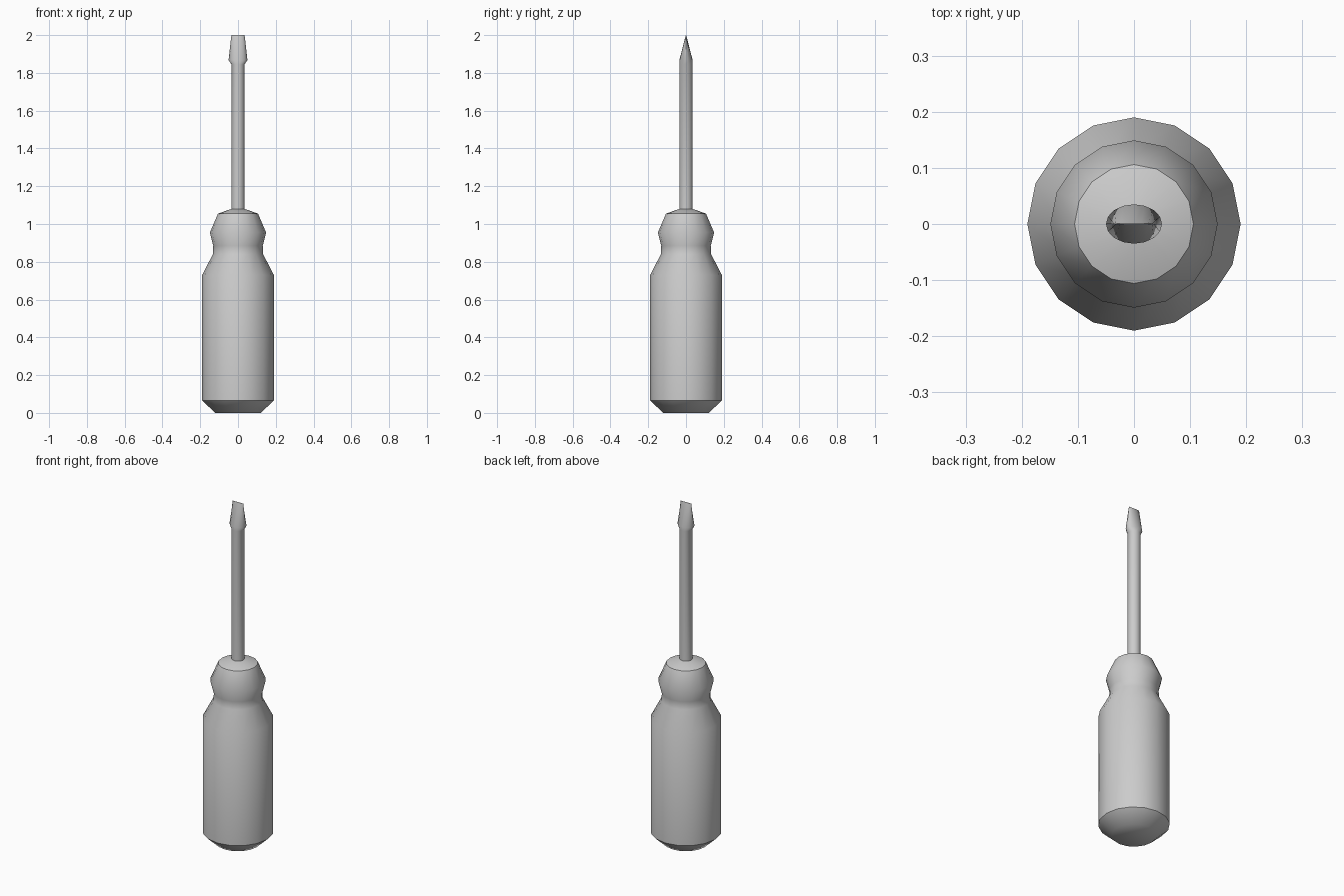
import bpy, bmesh, math

if "Cube" in bpy.data.objects:
    bpy.data.objects.remove(bpy.data.objects["Cube"])

SIDES = 16


def loft(name, rings, angle):
    """Skin stacked ellipses given as (z, x radius, y radius), capped at both ends."""
    bm = bmesh.new()
    loops = []
    for z, rx, ry in rings:
        loops.append([bm.verts.new((rx * math.cos(2 * math.pi * i / SIDES),
                                    ry * math.sin(2 * math.pi * i / SIDES), z))
                      for i in range(SIDES)])
    for a, b in zip(loops, loops[1:]):
        for i in range(SIDES):
            j = (i + 1) % SIDES
            bm.faces.new((a[i], a[j], b[j], b[i]))
    bm.faces.new(loops[0][::-1])
    bm.faces.new(loops[-1])
    mesh = bpy.data.meshes.new(name)
    bm.to_mesh(mesh)
    bm.free()
    obj = bpy.data.objects.new(name, mesh)
    bpy.context.collection.objects.link(obj)
    bpy.ops.object.select_all(action='DESELECT')
    bpy.context.view_layer.objects.active = obj
    obj.select_set(True)
    bpy.ops.object.shade_smooth_by_angle(angle=math.radians(angle))
    return obj


# Grip with chamfered base, narrow neck and rounded collar
grip = [(0, 0.12), (0.065, 0.19), (0.73, 0.19), (0.84, 0.133), (0.885, 0.131),
        (0.955, 0.149), (1.055, 0.106), (1.08, 0.035)]
loft("handle", [(z, r, r) for z, r in grip], 45)

# Round shaft flaring into a flat wedge blade
loft("shaft_and_blade", [(1.07, 0.035, 0.035), (1.845, 0.035, 0.035),
                         (1.868, 0.05, 0.035), (2.0, 0.035, 0.001)], 45)
